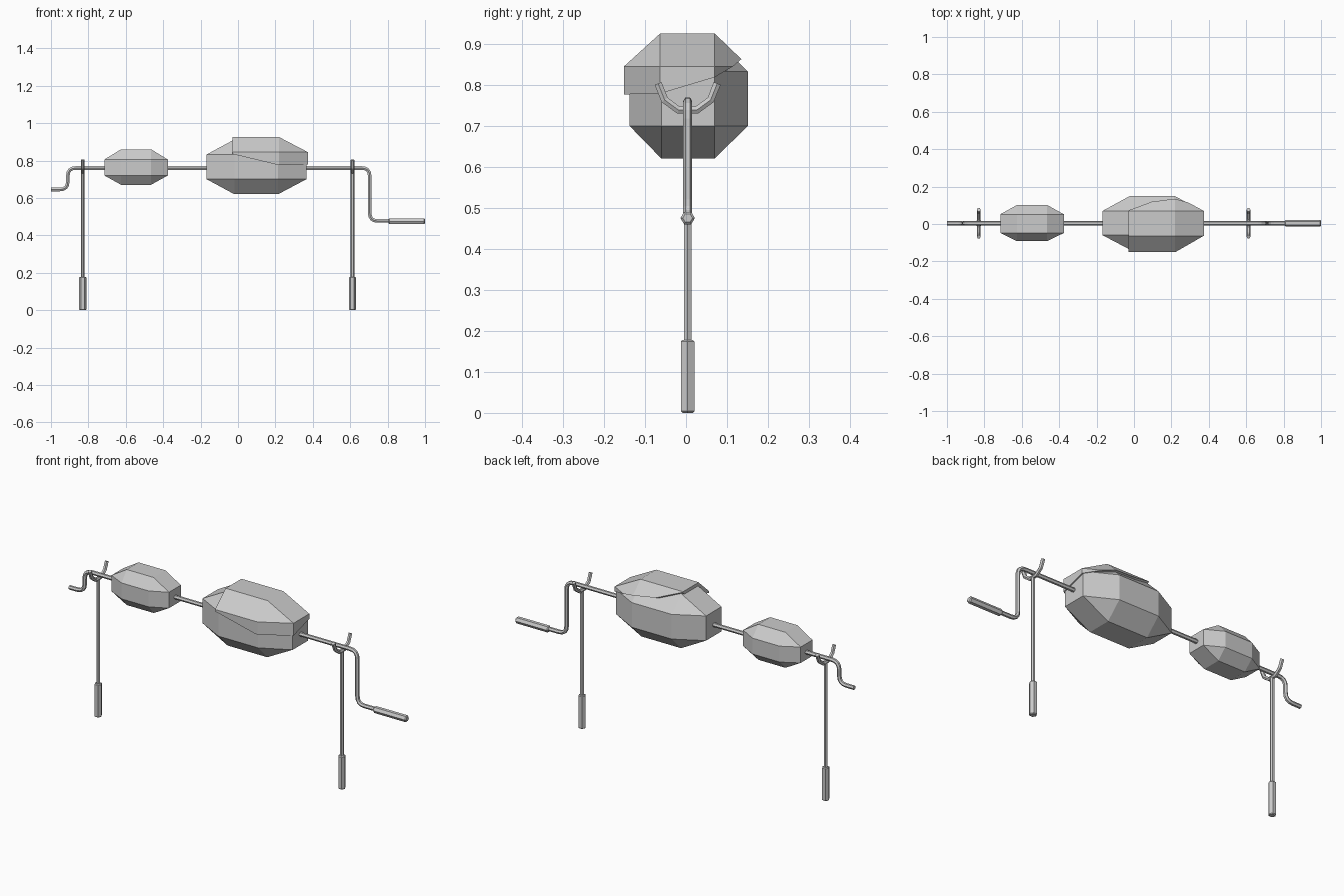
import bpy, bmesh, math
from mathutils import Vector, Matrix

cube = bpy.data.objects.get("Cube")
if cube:
    bpy.data.objects.remove(cube, do_unlink=True)

GREY = (0.6, 0.6, 0.6, 1.0)
mat = bpy.data.materials.new("plain grey")
mat.use_nodes = True
mat.diffuse_color = GREY
mat.node_tree.nodes["Principled BSDF"].inputs["Base Color"].default_value = GREY

MID_Y = 0.004      # the rods sit slightly behind centre
SPIT_Z = 0.76


def add_mesh(name, bm):
    bmesh.ops.recalc_face_normals(bm, faces=bm.faces[:])
    mesh = bpy.data.meshes.new(name)
    bm.to_mesh(mesh)
    bm.free()
    mesh.materials.append(mat)
    obj = bpy.data.objects.new(name, mesh)
    bpy.context.collection.objects.link(obj)
    return obj


def chunk(xs, ys, zs):
    """Faceted lump: each axis is (outer low, inner low, inner high, outer high)."""
    bm = bmesh.new()
    axes = (xs, ys, zs)
    for long_axis in range(3):
        for i in range(8):
            side = (i & 1, (i >> 1) & 1, (i >> 2) & 1)
            co = [axes[a][(0, 3)[side[a]] if a == long_axis else (1, 2)[side[a]]]
                  for a in range(3)]
            bm.verts.new(co)
    bmesh.ops.convex_hull(bm, input=bm.verts[:])
    bmesh.ops.dissolve_limit(bm, angle_limit=0.02, verts=bm.verts[:], edges=bm.edges[:])
    return bm


def trim(bm, point, normal):
    """Cut away what lies behind the plane and close the cut."""
    geom = bm.verts[:] + bm.edges[:] + bm.faces[:]
    cut = bmesh.ops.bisect_plane(bm, geom=geom, plane_co=point, plane_no=normal,
                                 clear_inner=True)
    edges = [e for e in cut["geom_cut"] if isinstance(e, bmesh.types.BMEdge)]
    bmesh.ops.contextual_create(bm, geom=edges)


def hex_bar(name, start, end, radius, bevel=0.0):
    """Six-sided bar between two points, optionally with softened ends."""
    start, end = Vector(start), Vector(end)
    axis = end - start
    bm = bmesh.new()
    bmesh.ops.create_cone(bm, cap_ends=True, segments=6, radius1=radius,
                          radius2=radius, depth=axis.length)
    bmesh.ops.rotate(bm, verts=bm.verts[:], matrix=Matrix.Rotation(math.pi, 3, 'Z'))
    if bevel:
        rims = [e for e in bm.edges if abs(e.verts[0].co.z - e.verts[1].co.z) < 1e-4]
        bmesh.ops.bevel(bm, geom=rims, offset=bevel, segments=1, affect='EDGES')
    turn = Vector((0, 0, 1)).rotation_difference(axis).to_matrix().to_4x4()
    bmesh.ops.transform(bm, verts=bm.verts[:],
                        matrix=Matrix.Translation((start + end) / 2) @ turn)
    return add_mesh(name, bm)


def rounded(points, radius, steps=4):
    """Replace the corners of a path with short arcs."""
    pts = [Vector(p) for p in points]
    out = [pts[0]]
    for before, corner, after in zip(pts, pts[1:], pts[2:]):
        a = corner + (before - corner).normalized() * radius
        b = corner + (after - corner).normalized() * radius
        for i in range(steps + 1):
            t = i / steps
            out.append(a * (1 - t) ** 2 + corner * 2 * t * (1 - t) + b * t * t)
    return out + [pts[-1]]


def rod(name, points, radius):
    """Six-sided rod along a path."""
    curve = bpy.data.curves.new(name, 'CURVE')
    curve.dimensions = '3D'
    curve.bevel_depth = radius
    curve.bevel_resolution = 1
    curve.use_fill_caps = True
    spline = curve.splines.new('POLY')
    spline.points.add(len(points) - 1)
    for p, co in zip(spline.points, points):
        p.co = (*co, 1)
    temp = bpy.data.objects.new(name + "_path", curve)
    bpy.context.collection.objects.link(temp)
    bpy.context.view_layer.update()
    mesh = bpy.data.meshes.new_from_object(
        temp.evaluated_get(bpy.context.evaluated_depsgraph_get()))
    bpy.data.objects.remove(temp, do_unlink=True)
    mesh.materials.clear()
    mesh.materials.append(mat)
    for poly in mesh.polygons:
        poly.use_smooth = False
    bpy.context.collection.objects.link(bpy.data.objects.new(name, mesh))


# Small roast
add_mesh("small_roast", chunk((-0.715, -0.625, -0.465, -0.375),
                              (-0.092, -0.048, 0.052, 0.102),
                              (0.67, 0.72, 0.805, 0.86)))

# Large roast body
add_mesh("large_roast", chunk((-0.168, -0.02, 0.215, 0.366),
                              (-0.138, -0.06, 0.07, 0.151),
                              (0.62, 0.70, 0.832, 0.912)))

# Overlapping skin on top of the large roast
skin = chunk((-0.178, -0.028, 0.22, 0.373),
             (-0.151, -0.063, 0.07, 0.153),
             (0.61, 0.69, 0.845, 0.925))
trim(skin, (-0.03, 0, 0.8), (1, 0, 0))
trim(skin, (-0.03, -0.15, 0.835), (0.24, -0.2, 1))
trim(skin, (0.2, -0.15, 0.78), (0.16, -0.3, 1))
trim(skin, (-0.03, 0.07, 0.92), (0.73, -1, 1))
add_mesh("roast_skin", skin)

# Cranked spit and its handle
path = [(-1.0, 0.645), (-0.91, 0.645), (-0.91, SPIT_Z), (0.704, SPIT_Z),
        (0.704, 0.477), (0.81, 0.477)]
rod("spit", rounded([(x, MID_Y, z) for x, z in path], 0.043), 0.011)
hex_bar("crank_handle", (0.805, MID_Y, 0.475), (1.0, MID_Y, 0.475), 0.0175, 0.005)

# Two forked posts with grips at the foot
fork = [(-0.072, 0.803), (-0.056, 0.763), (-0.022, 0.738),
        (0.022, 0.738), (0.056, 0.763), (0.072, 0.803)]
for side, x in (("right", -0.83), ("left", 0.612)):
    rod(side + "_fork", [(x, MID_Y + y, z) for y, z in fork], 0.0105)
    rod(side + "_post", [(x, MID_Y, 0.1), (x, MID_Y, 0.738)], 0.0105)
    grip = hex_bar(side + "_post_grip", (0, 0, 0), (0, 0, 0.178), 0.019, 0.004)
    grip.rotation_euler.z = math.pi / 2
    grip.location = (x, MID_Y, 0)
